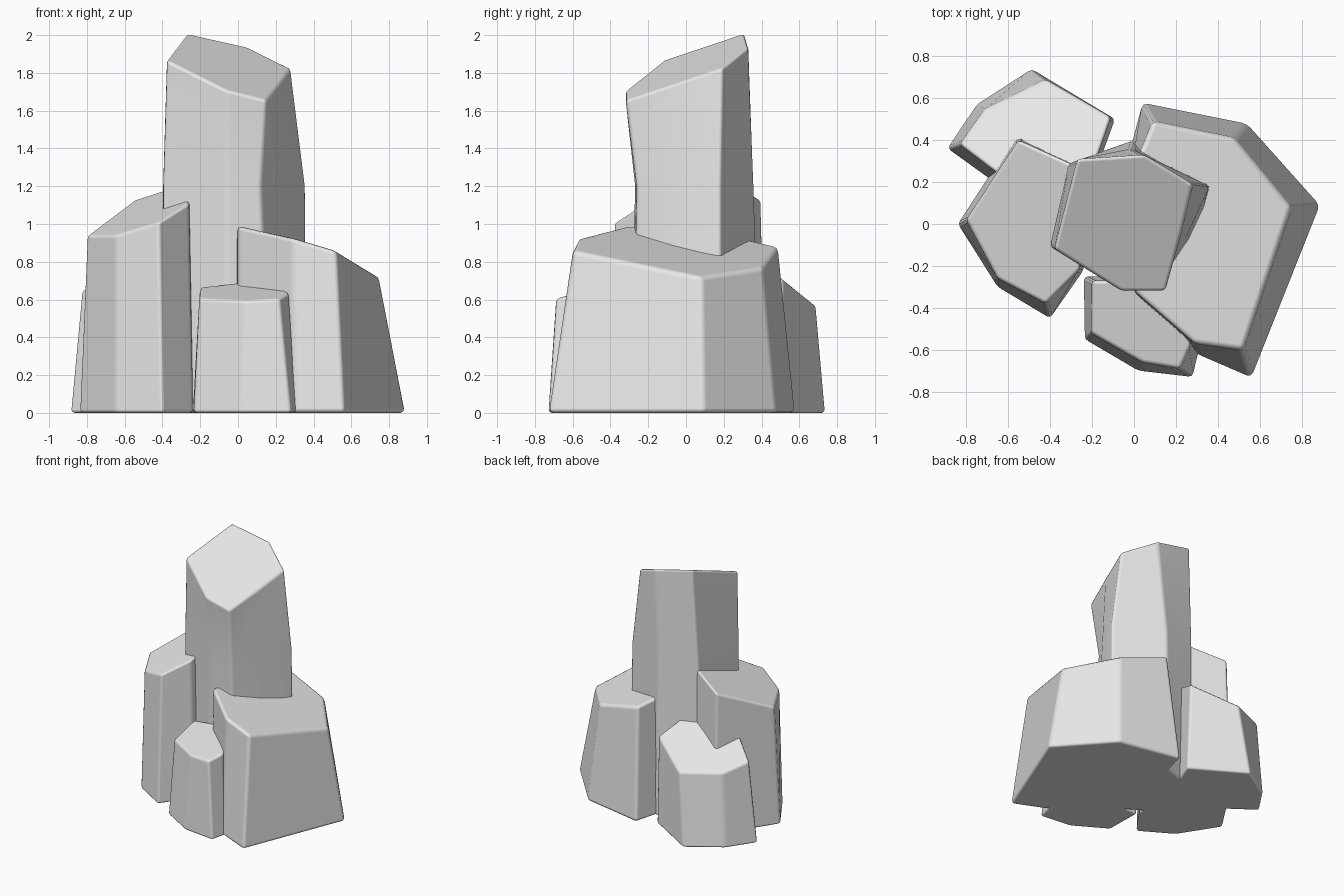
import bpy
import bmesh

if "Cube" in bpy.data.objects:
    bpy.data.objects.remove(bpy.data.objects["Cube"], do_unlink=True)

stone = bpy.data.materials.new("stone_grey")
stone.use_nodes = True
GREY = (0.8, 0.8, 0.8, 1)
stone.diffuse_color = GREY
stone.node_tree.nodes["Principled BSDF"].inputs["Base Color"].default_value = GREY


def make_pillar(name, base, top, slope, middle=None, middle_z=1.2, bevel=0.018):
    """Loft a base outline up to a top outline cut by the plane z = a + b*x + c*y."""
    a, b, c = slope
    rings = [[(x, y, 0) for x, y in base]]
    if middle:
        rings.append([(x, y, middle_z) for x, y in middle])
    rings.append([(x, y, a + b * x + c * y) for x, y in top])

    bm = bmesh.new()
    loops = [[bm.verts.new(p) for p in ring] for ring in rings]
    n = len(base)
    for low, high in zip(loops, loops[1:]):
        for i in range(n):
            j = (i + 1) % n
            bm.faces.new((low[i], low[j], high[j], high[i]))
    bm.faces.new(loops[0][::-1])
    bm.faces.new(loops[-1])
    bmesh.ops.recalc_face_normals(bm, faces=bm.faces[:])
    for face in bm.faces:
        face.smooth = True
    mesh = bpy.data.meshes.new(name)
    bm.to_mesh(mesh)
    bm.free()
    mesh.materials.append(stone)

    pillar = bpy.data.objects.new(name, mesh)
    bpy.context.collection.objects.link(pillar)
    # Softly worn edges
    mod = pillar.modifiers.new("worn_edges", "BEVEL")
    mod.width = bevel
    mod.segments = 2
    mod.limit_method = "ANGLE"
    mod.angle_limit = 0.35
    mod.harden_normals = True
    return pillar


# Tall central column with a slight waist
make_pillar(
    "central_column",
    base=[(-.40, -.10), (-.06, -.30), (.17, -.28), (.29, -.10), (.37, .18), (0, .40), (-.31, .29)],
    middle=[(-.40, -.11), (-.06, -.27), (.12, -.26), (.25, -.06), (.36, .18), (-.01, .36), (-.31, .29)],
    top=[(-.38, -.12), (-.06, -.32), (.15, -.32), (.22, -.06), (.28, .19), (.05, .33), (-.27, .31)],
    slope=(1.82, -.25, .4),
)

# Broad block on the left
make_pillar(
    "left_block",
    base=[(.04, .58), (-.06, .2), (0, -.34), (.30, -.62), (.56, -.735), (.89, .09), (.54, .48)],
    top=[(.09, .49), (-.03, .2), (0, -.32), (.29, -.57), (.52, -.60), (.75, .08), (.48, .41)],
    slope=(.96, -.31, -.1),
    bevel=0.025,
)

# Upright block on the right
make_pillar(
    "right_block",
    base=[(-.84, 0), (-.65, -.30), (-.40, -.45), (-.24, -.22), (-.2, .25), (-.56, .43)],
    top=[(-.80, .02), (-.65, -.26), (-.42, -.38), (-.26, -.22), (-.24, .26), (-.55, .40)],
    slope=(1.27, .42, .22),
)

# Short block at the back
make_pillar(
    "back_block",
    base=[(-.89, .36), (-.64, .18), (-.2, .2), (-.09, .50), (-.49, .74), (-.75, .57)],
    top=[(-.83, .38), (-.62, .22), (-.2, .25), (-.11, .51), (-.42, .69), (-.71, .55)],
    slope=(.987, .18, -.5),
)

# Short block at the front
make_pillar(
    "front_block",
    base=[(-.24, -.25), (-.235, -.55), (.02, -.70), (.28, -.73), (.31, -.60), (.2, -.25)],
    top=[(-.20, -.27), (-.205, -.52), (.04, -.66), (.22, -.69), (.27, -.58), (.2, -.27)],
    slope=(.755, .1, .25),
)
